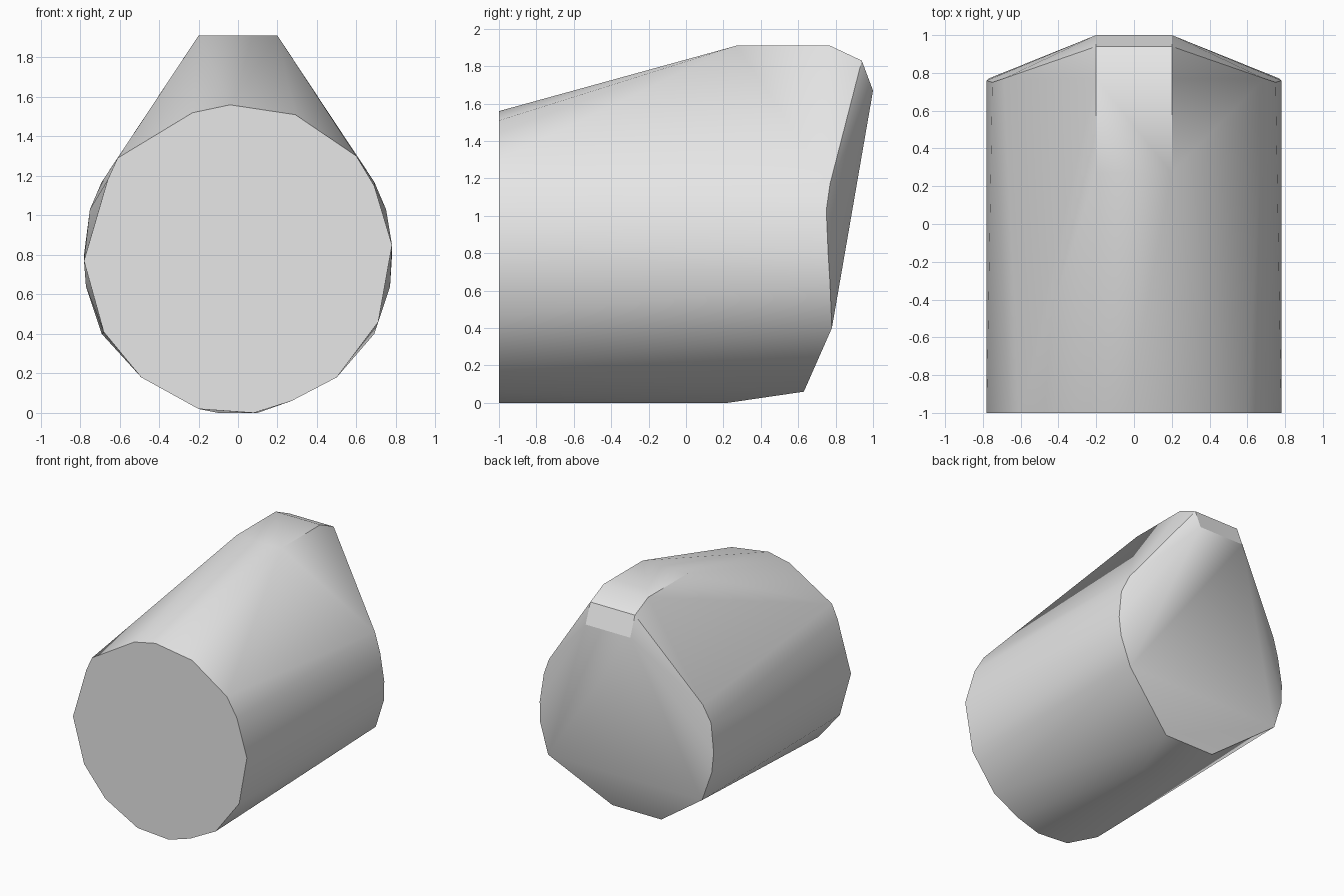
import bpy
import bmesh
import math

cube = bpy.data.objects.get("Cube")
if cube:
    bpy.data.objects.remove(cube, do_unlink=True)

# Plain grey finish
grey = bpy.data.materials.new("plain grey")
grey.use_nodes = True
grey.diffuse_color = (0.8, 0.8, 0.8, 1)
grey.node_tree.nodes["Principled BSDF"].inputs["Base Color"].default_value = (0.8, 0.8, 0.8, 1)

# Round front outline (x, z)
front_outline = [(-0.04, 1.56), (0.29, 1.51), (0.6, 1.3), (0.69, 1.15), (0.78, 0.85),
                 (0.71, 0.46), (0.5, 0.18), (0.27, 0.06), (0.08, 0), (-0.2, 0.02),
                 (-0.49, 0.18), (-0.68, 0.41), (-0.78, 0.77), (-0.66, 1.18),
                 (-0.61, 1.29), (-0.23, 1.52)]

# One half of the ridge, back rim and underside (x, y, z), mirrored below
half_points = [
    (0.2, 0.27, 1.91), (0.2, 0.77, 1.91), (0.2, 0.94, 1.83), (0.2, 1.0, 1.67),
    (0.6, 0.79, 1.29), (0.69, 0.77, 1.17), (0.75, 0.75, 1.03),
    (0.78, 0.76, 0.8), (0.77, 0.77, 0.64), (0.69, 0.78, 0.4),
    (0.22, 0.63, 0.06), (0.1, 0.22, 0.0),
]

points = [(x, -1, z) for x, z in front_outline]
points += [(side * x, y, z) for x, y, z in half_points for side in (-1, 1)]

# Wrap a taut skin around the points
bm = bmesh.new()
for p in points:
    bm.verts.new(p)
hull = bmesh.ops.convex_hull(bm, input=bm.verts[:])
loose = {g for g in hull["geom_interior"] + hull["geom_unused"]
         if isinstance(g, bmesh.types.BMVert)}
bmesh.ops.delete(bm, geom=list(loose), context="VERTS")
bmesh.ops.dissolve_limit(bm, angle_limit=math.radians(1),
                         verts=bm.verts[:], edges=bm.edges[:])
bmesh.ops.recalc_face_normals(bm, faces=bm.faces[:])

mesh = bpy.data.meshes.new("ridged_body")
bm.to_mesh(mesh)
bm.free()
mesh.materials.append(grey)
body = bpy.data.objects.new("ridged_body", mesh)
bpy.context.collection.objects.link(body)

# Soft sides with crisp rims
bpy.ops.object.select_all(action="DESELECT")
body.select_set(True)
bpy.context.view_layer.objects.active = body
bpy.ops.object.shade_smooth_by_angle(angle=math.radians(30))
